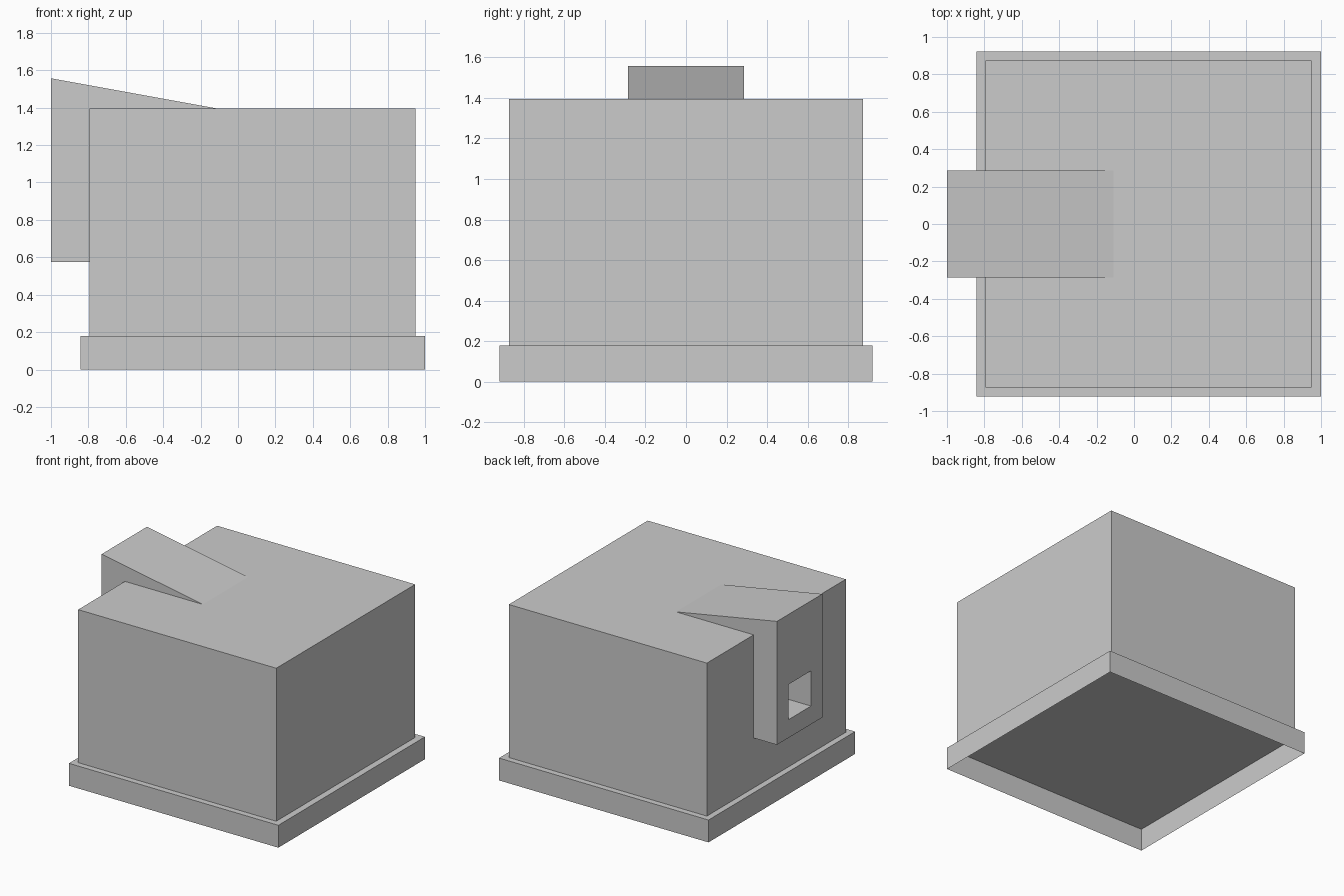
import bpy, bmesh

if "Cube" in bpy.data.objects:
    bpy.data.objects.remove(bpy.data.objects["Cube"])


def make_object(name, bm):
    bmesh.ops.recalc_face_normals(bm, faces=bm.faces)
    mesh = bpy.data.meshes.new(name)
    bm.to_mesh(mesh)
    bm.free()
    obj = bpy.data.objects.new(name, mesh)
    bpy.context.collection.objects.link(obj)
    return obj


def box(name, lo, hi):
    bm = bmesh.new()
    bmesh.ops.create_cube(bm, size=1)
    for v in bm.verts:
        v.co = [(a + b) / 2 + c * (b - a) for a, b, c in zip(lo, hi, v.co)]
    return make_object(name, bm)


# Main housing
RIM_Z, TOP_Z = 0.178, 1.395
box("housing", (-0.795, -0.873, RIM_Z), (0.948, 0.873, TOP_Z))

# Base skirt: thin open-bottomed wall with a narrow ledge meeting the housing
bm = bmesh.new()
loops = []
for x0, x1, y, z in ((-0.843, 1.0, 0.921, 0), (-0.843, 1.0, 0.921, RIM_Z),
                     (-0.795, 0.948, 0.873, RIM_Z)):
    loops.append([bm.verts.new(p) for p in
                  ((x0, -y, z), (x1, -y, z), (x1, y, z), (x0, y, z))])
for a, b in zip(loops, loops[1:]):
    for i in range(4):
        j = (i + 1) % 4
        bm.faces.new((a[i], a[j], b[j], b[i]))
skirt = make_object("base_skirt", bm)

# Latch: side profile with a sloping top, extruded across y
profile = [(-1.0, 0.575), (-0.75, 0.575), (-0.75, 1.385), (-0.055, 1.385),
           (-0.11, TOP_Z), (-1.0, 1.557)]
bm = bmesh.new()
face = bm.faces.new([bm.verts.new((x, -0.285, z)) for x, z in profile])
ext = bmesh.ops.extrude_face_region(bm, geom=[face])
bmesh.ops.translate(bm, vec=(0, 0.57, 0),
                    verts=[v for v in ext["geom"] if isinstance(v, bmesh.types.BMVert)])
latch = make_object("latch", bm)

# Square pocket in the latch face
cutter = box("latch_pocket_cutter", (-1.1, -0.143, 0.72), (-0.796, 0.143, 1.0))
cutter.hide_render = True
cutter.hide_set(True)
mod = latch.modifiers.new("pocket", 'BOOLEAN')
mod.operation = 'DIFFERENCE'
mod.solver = 'EXACT'
mod.object = cutter
